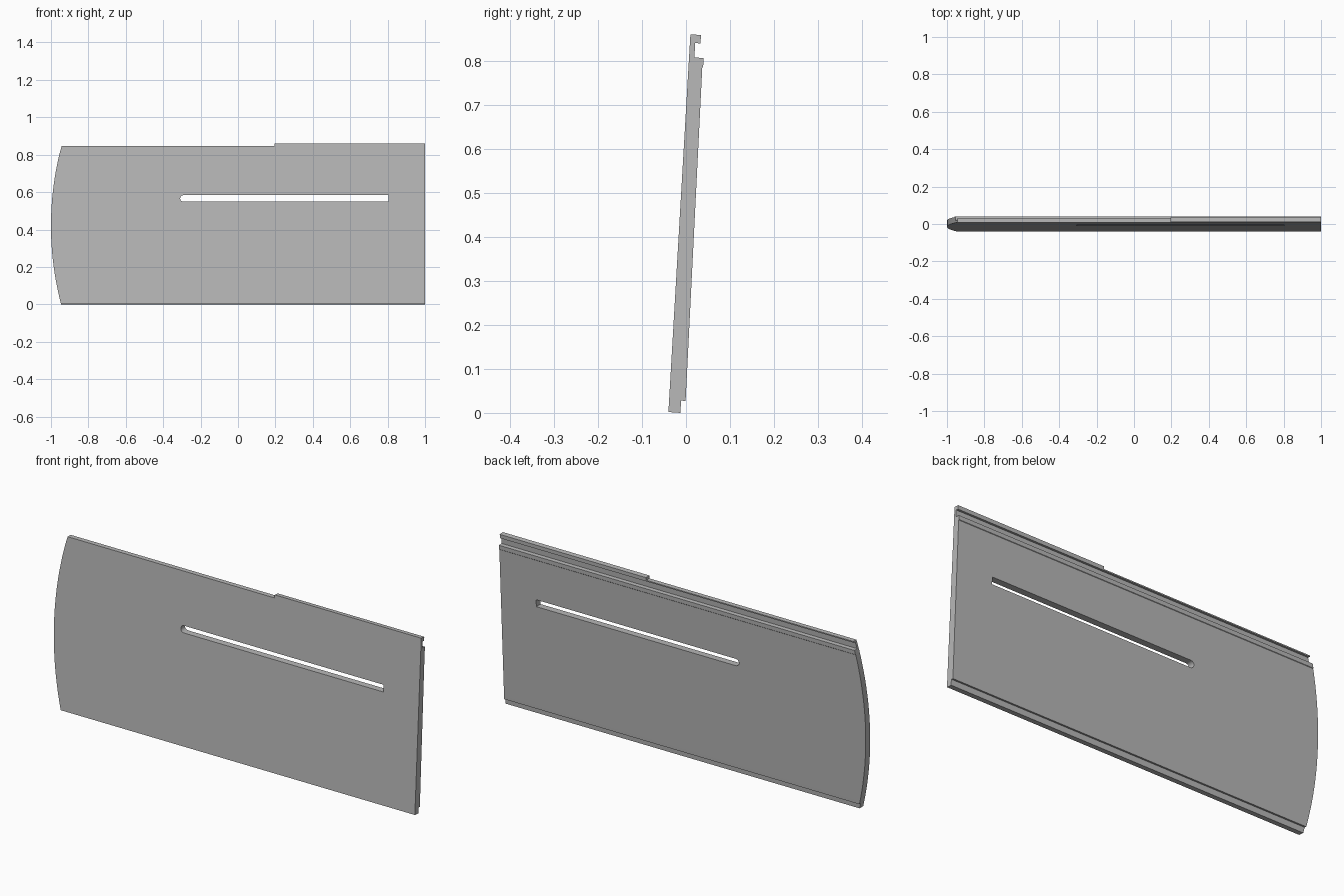
import bpy
import bmesh
import math

cube = bpy.data.objects.get("Cube")
if cube:
    bpy.data.objects.remove(cube, do_unlink=True)

grey = bpy.data.materials.new("plain grey")
grey.use_nodes = True
colour = (0.48, 0.48, 0.48, 1)
grey.diffuse_color = colour
grey.node_tree.nodes["Principled BSDF"].inputs["Base Color"].default_value = colour


def prism(name, points, offset):
    """Extrude a closed outline of 3D points along an offset."""
    bm = bmesh.new()
    face = bm.faces.new([bm.verts.new(p) for p in points])
    result = bmesh.ops.extrude_face_region(bm, geom=[face])
    verts = [v for v in result["geom"] if isinstance(v, bmesh.types.BMVert)]
    bmesh.ops.translate(bm, verts=verts, vec=offset)
    bmesh.ops.recalc_face_normals(bm, faces=bm.faces)
    mesh = bpy.data.meshes.new(name)
    bm.to_mesh(mesh)
    bm.free()
    mesh.materials.append(grey)
    obj = bpy.data.objects.new(name, mesh)
    bpy.context.collection.objects.link(obj)
    return obj


def cut(target, cutter, operation):
    """Apply a boolean, then remove the cutter."""
    mod = target.modifiers.new("cut", "BOOLEAN")
    mod.object = cutter
    mod.operation = operation
    mod.solver = "EXACT"
    bpy.context.view_layer.objects.active = target
    bpy.ops.object.modifier_apply(modifier=mod.name)
    bpy.data.objects.remove(cutter, do_unlink=True)


# Leaning board section: rebate at the foot, groove and hooked lip at the top
section = [(-0.04, 0.002), (-0.013, 0), (-0.011, 0.028), (-0.001, 0.027),
           (0, 0.045), (0.037, 0.785), (0.039, 0.787), (0.04, 0.807),
           (0.019, 0.808), (0.021, 0.841), (0.033, 0.84), (0.034, 0.859),
           (0.01, 0.861)]
panel = prism("siding_panel", [(-1.1, y, z) for y, z in section], (2.1, 0, 0))

# Front outline: bowed end on one side, small step along the top
radius, mid = 1.65, 0.42
bow = []
for i in range(25):
    a = math.radians(-16 + 32 * i / 24)
    bow.append((radius - 1 - radius * math.cos(a), mid + radius * math.sin(a)))
bow = [(x, z) for x, z in bow if -0.02 < z < 0.835]
outline = [(1.1, -0.1), (-0.94, -0.1), (-0.946, -0.005)] + bow
outline += [(-0.943, 0.846), (0.195, 0.846), (0.195, 0.95), (1.1, 0.95)]
cut(panel, prism("outline_cutter", [(x, -0.2, z) for x, z in outline], (0, 0.4, 0)),
    "INTERSECT")

# Long slot, rounded at one end and square at the other
slot_z, half = 0.566, 0.0175
slot = [(0.805, slot_z - half), (0.805, slot_z + half)]
for i in range(9):
    a = math.pi * (0.5 + i / 8)
    slot.append((-0.292 + half * math.cos(a), slot_z + half * math.sin(a)))
cut(panel, prism("slot_cutter", [(x, -0.2, z) for x, z in slot], (0, 0.4, 0)),
    "DIFFERENCE")

# Smooth the bowed end and slot end, keep all corners crisp
bpy.ops.object.select_all(action="DESELECT")
panel.select_set(True)
bpy.context.view_layer.objects.active = panel
bpy.ops.object.shade_smooth_by_angle(angle=math.radians(25))
